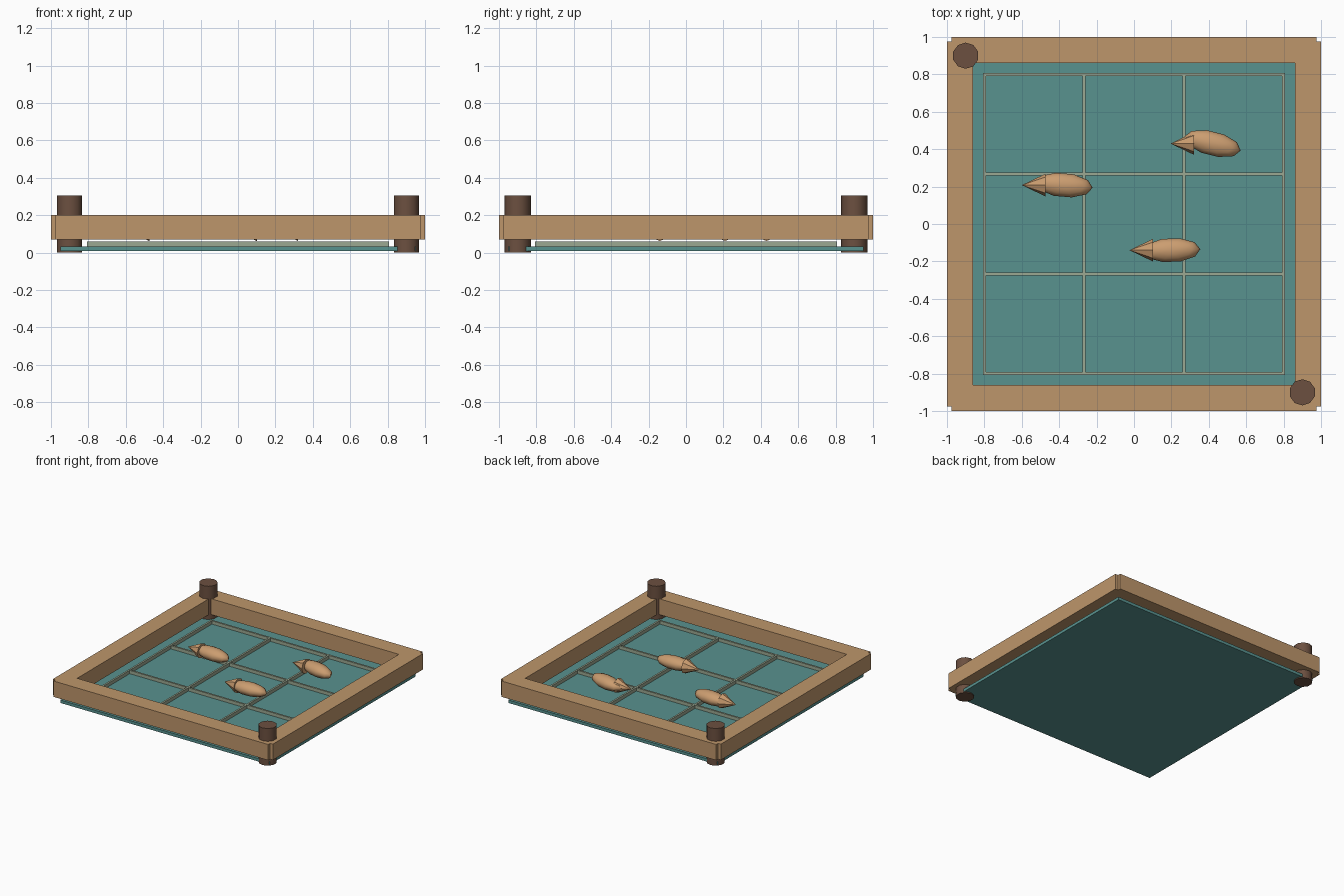
import bpy
import math

cube = bpy.data.objects.get("Cube")
if cube:
    bpy.data.objects.remove(cube, do_unlink=True)


def material(name, rgb):
    """Flat material from an sRGB colour, stored as linear values."""
    col = [(c / 255 / 12.92) if c < 11 else ((c / 255 + 0.055) / 1.055) ** 2.4 for c in rgb] + [1]
    mat = bpy.data.materials.new(name)
    mat.use_nodes = True
    mat.diffuse_color = col
    mat.node_tree.nodes["Principled BSDF"].inputs["Base Color"].default_value = col
    return mat


TAN = material("tan wood", (190, 150, 107))
BROWN = material("dark wood", (108, 80, 64))
TEAL = material("teal water", (88, 146, 143))
SAGE = material("pale sage", (156, 168, 146))
FISH = material("warm fish", (203, 157, 112))


def finish(name, mat, smooth=0):
    ob = bpy.context.object
    ob.name = name
    ob.data.materials.append(mat)
    bpy.ops.object.transform_apply(location=False, rotation=True, scale=True)
    if smooth:
        bpy.ops.object.shade_smooth_by_angle(angle=math.radians(smooth))
    return ob


def box(name, mat, centre, size):
    bpy.ops.mesh.primitive_cube_add(size=1, location=centre)
    bpy.context.object.scale = size
    return finish(name, mat)


# Base panel
box("base_panel", TEAL, (0, 0, 0.02), (1.9, 1.9, 0.024))

# Rim bars, slightly short so the outer corners are notched
for side, s in (("left", 1), ("right", -1)):
    box(f"{side}_rim", TAN, (0.93 * s, 0, 0.135), (0.14, 1.95, 0.13))
for side, s in (("back", 1), ("front", -1)):
    box(f"{side}_rim", TAN, (0, 0.93 * s, 0.135), (1.95, 0.14, 0.13))

# Lattice of thin strips on the panel
for i in range(4):
    p = -0.8 + i * 1.6 / 3
    box(f"lattice_lengthwise_{i}", SAGE, (p, 0, 0.045), (0.015, 1.615, 0.03))
    box(f"lattice_crosswise_{i}", SAGE, (0, p, 0.044), (1.615, 0.015, 0.03))

# Posts at two opposite corners
for name, s in (("front_post", 1), ("back_post", -1)):
    bpy.ops.mesh.primitive_cylinder_add(vertices=10, radius=0.07, depth=0.305,
                                        location=(0.9 * s, -0.9 * s, 0.1525))
    finish(name, BROWN, 40)


# Fish: a stretched body with a cone tail
def fish(name, x, y, turn):
    bpy.ops.mesh.primitive_uv_sphere_add(segments=10, ring_count=8, radius=1,
                                         location=(x, y, 0.122))
    ob = bpy.context.object
    # Half a segment of turn puts a flat side at the nose
    ob.rotation_euler.z = math.pi / 10
    bpy.ops.object.transform_apply(location=False, rotation=True, scale=False)
    ob.scale = (0.155, 0.065, 0.052)
    ob.rotation_euler.z = math.radians(turn)
    finish(name + "_body", FISH, 60)
    bpy.ops.mesh.primitive_cone_add(vertices=8, radius1=0.06, radius2=0, depth=0.125,
                                    location=(x - 0.162, y, 0.122),
                                    rotation=(0, -math.pi / 2, 0))
    finish(name + "_tail", FISH)


fish("fish_back", 0.42, 0.43, -14)
fish("fish_right", -0.375, 0.208, -5)
fish("fish_front", 0.2, -0.14, 2)
